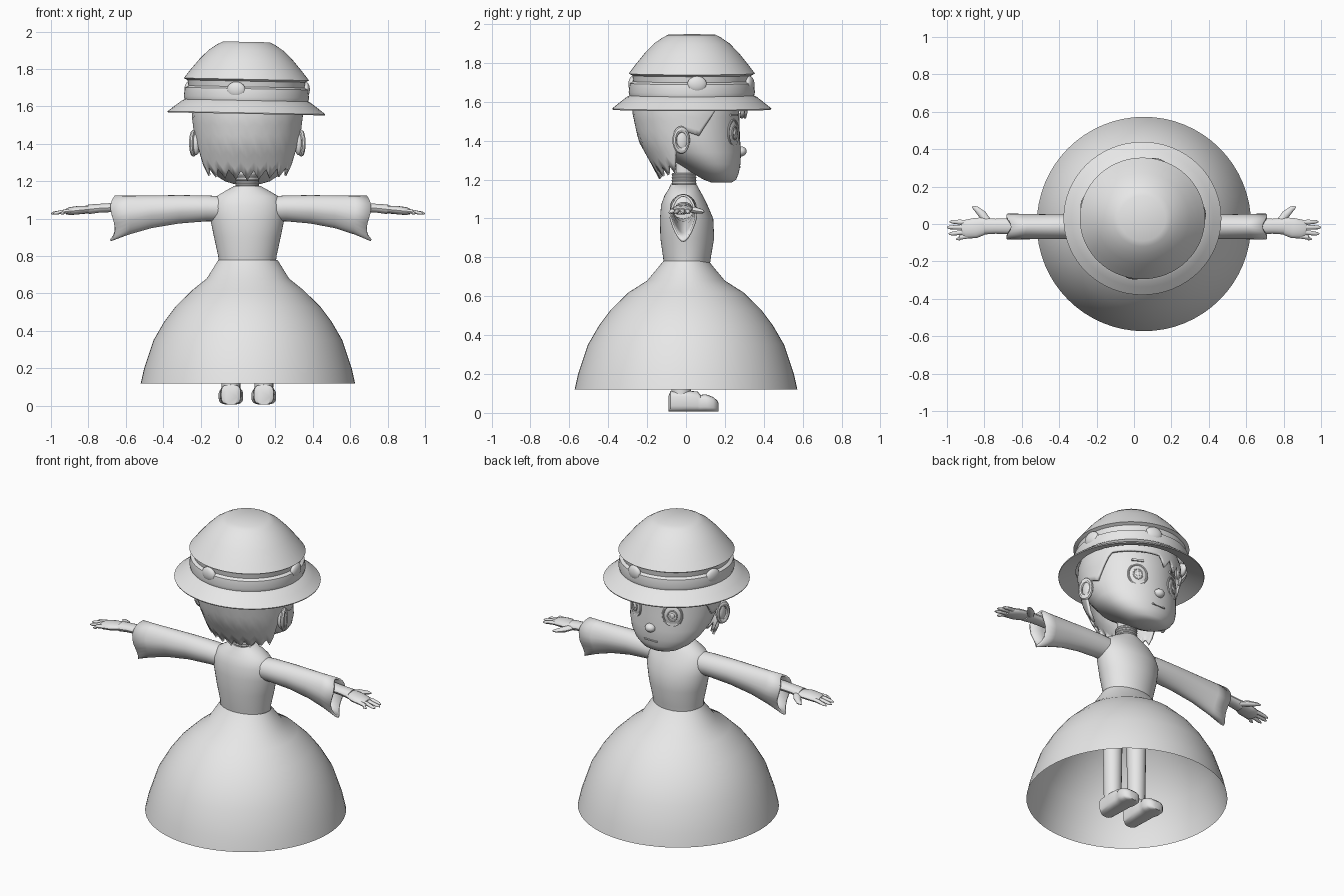
import bpy
import math
from math import sin, cos, radians, pi
from mathutils import Vector

if "Cube" in bpy.data.objects:
    bpy.data.objects.remove(bpy.data.objects["Cube"], do_unlink=True)

CX = 0.05  # body centre line
grey = bpy.data.materials.new("plain_grey")
grey.use_nodes = True
grey.diffuse_color = (0.8, 0.8, 0.8, 1)
grey.node_tree.nodes["Principled BSDF"].inputs["Base Color"].default_value = (0.8, 0.8, 0.8, 1)


def finish(ob, name, angle=40):
    ob.name = name
    ob.data.materials.append(grey)
    bpy.ops.object.select_all(action="DESELECT")
    ob.select_set(True)
    bpy.context.view_layer.objects.active = ob
    bpy.ops.object.shade_smooth_by_angle(angle=radians(angle))
    return ob


def loft(name, rings, cap_start=True, cap_end=True, angle=40, thick=0):
    """Skin a row of closed rings that share one point count."""
    n = len(rings[0])
    verts = [v for ring in rings for v in ring]
    faces = [(i * n + j, i * n + (j + 1) % n, (i + 1) * n + (j + 1) % n, (i + 1) * n + j)
             for i in range(len(rings) - 1) for j in range(n)]
    if cap_start:
        faces.append(tuple(reversed(range(n))))
    if cap_end:
        faces.append(tuple(range(len(verts) - n, len(verts))))
    mesh = bpy.data.meshes.new(name)
    mesh.from_pydata(verts, [], faces)
    mesh.update()
    ob = bpy.data.objects.new(name, mesh)
    bpy.context.collection.objects.link(ob)
    if thick:
        mod = ob.modifiers.new("thickness", "SOLIDIFY")
        mod.thickness = thick
        mod.offset = 0
    return finish(ob, name, angle)


def flat_ring(z, rx, y0, y1, cx=CX, n=48):
    cy, ry = (y0 + y1) / 2, (y1 - y0) / 2
    return [(cx + rx * cos(2 * pi * i / n), cy + ry * sin(2 * pi * i / n), z) for i in range(n)]


def ball(name, loc, scale, rot=0):
    bpy.ops.mesh.primitive_uv_sphere_add(segments=24, ring_count=14, location=loc, rotation=(0, 0, rot))
    ob = bpy.context.object
    ob.scale = scale
    return finish(ob, name)


def torus(name, loc, major, minor, rot=(0, 0, 0), scale=(1, 1, 1)):
    bpy.ops.mesh.primitive_torus_add(location=loc, rotation=rot, major_radius=major,
                                     minor_radius=minor, major_segments=28, minor_segments=8)
    ob = bpy.context.object
    ob.scale = scale
    return finish(ob, name)


def box(name, loc, size, rot=0):
    bpy.ops.mesh.primitive_cube_add(size=1, location=loc, rotation=(0, 0, rot))
    ob = bpy.context.object
    ob.scale = size
    return finish(ob, name)


def tube(name, points, radii, flat=1.0, n=10):
    """Tapered limb along x or y points, squashed in z by flat."""
    pts = [Vector(p) for p in points]
    rings = []
    for i, p in enumerate(pts):
        d = (pts[min(i + 1, len(pts) - 1)] - pts[max(i - 1, 0)]).normalized()
        side = d.cross(Vector((0, 0, 1))).normalized()
        up = side.cross(d)
        rings.append([p + radii[i] * (side * cos(2 * pi * k / n) + up * sin(2 * pi * k / n) * flat)
                      for k in range(n)])
    return loft(name, rings)


def lerp_rows(rows, z):
    """Interpolate rows (z, a, b), sorted by falling z."""
    for p, q in zip(rows, rows[1:]):
        if z >= q[0]:
            f = min(1, (p[0] - z) / (p[0] - q[0]))
            return [p[k] + (q[k] - p[k]) * f for k in (1, 2)]
    return rows[-1][1:]


# Skirt, a thin open bell
skirt = [(0.12, 0.573, 0.573), (0.2, 0.555, 0.555), (0.35, 0.505, 0.505), (0.45, 0.447, 0.447),
         (0.53, 0.387, 0.387), (0.62, 0.295, 0.295), (0.68, 0.22, 0.2), (0.78, 0.158, 0.117)]
loft("skirt", [flat_ring(z, rx, -ry, ry, 0.053, 64) for z, rx, ry in skirt], False, False, 60)

# Torso
torso = [(0.74, 0.15, -0.11, 0.12), (0.8, 0.156, -0.118, 0.128), (0.9, 0.178, -0.132, 0.145),
         (1.0, 0.198, -0.134, 0.14), (1.07, 0.195, -0.128, 0.11), (1.12, 0.165, -0.11, 0.085),
         (1.15, 0.115, -0.09, 0.068), (1.175, 0.07, -0.078, 0.055)]
loft("torso", [flat_ring(*r) for r in torso])

# Ringed neck
loft("neck", [flat_ring(z, 0.052, -0.062, 0.042) for z in (1.13, 1.32)])
for i in range(5):
    torus("neck_ring", (CX, -0.01, 1.165 + 0.015 * i), 0.055, 0.009)

# Sleeves, flaring into a hanging teardrop cuff; rows: reach 0..1, top, bottom, half width
sleeve = [(0, 1.115, 0.99, 0.062), (0.15, 1.118, 0.992, 0.063), (0.4, 1.12, 0.98, 0.06),
          (0.65, 1.118, 0.955, 0.06), (0.85, 1.117, 0.92, 0.062), (1, 1.118, 0.885, 0.064)]
for side, tip in ((-1, -0.67), (1, 0.7)):
    rings = []
    start = CX + 0.13 * side
    for f, top, bottom, hw in sleeve:
        ring = []
        for k in range(28):
            a = 2 * pi * k / 28
            pinch = 1 - 0.4 * f * max(0, -sin(a))
            wave = 0.012 * f ** 4 * sin(3 * a) * side
            ring.append((start + (tip - start) * f + wave, -0.014 + hw * pinch * cos(a),
                         (top + bottom) / 2 + (top - bottom) / 2 * sin(a)))
        rings.append(ring)
    loft("sleeve", rings, True, False, 60, 0.012)

    # Forearm, palm and fingers
    tube("forearm", [(side * x, -0.012, z) for x, z in ((0.5, 1.06), (0.66, 1.06), (0.74, 1.056), (0.8, 1.05))],
         [0.04, 0.042, 0.04, 0.044], 0.6, 14)
    tube("palm", [(side * x, y, z) for x, y, z in ((0.76, -0.01, 1.053), (0.8, -0.01, 1.05),
                                                  (0.85, -0.022, 1.046), (0.9, -0.028, 1.04),
                                                  (0.92, -0.03, 1.038))],
         [0.038, 0.046, 0.054, 0.05, 0.035], 0.42, 16)
    for y, end_y, reach in ((0.008, 0.012, 0.985), (-0.016, -0.018, 1.0), (-0.04, -0.052, 0.99), (-0.062, -0.08, 0.95)):
        tube("finger", [(side * 0.87, y, 1.043), (side * 0.93, (y + end_y) / 2, 1.038),
                        (side * (reach - 0.015), end_y, 1.03), (side * reach, end_y, 1.027)],
             [0.013, 0.013, 0.01, 0.004], 0.85)
    tube("thumb", [(side * 0.78, 0.01, 1.048), (side * 0.81, 0.05, 1.042),
                   (side * 0.845, 0.083, 1.036), (side * 0.865, 0.092, 1.034)], [0.02, 0.022, 0.014, 0.005], 0.75)

# Legs and shoes
shoe = [(-0.09, 0.035, 0.085), (-0.08, 0.052, 0.11), (0.0, 0.056, 0.112), (0.06, 0.058, 0.108),
        (0.075, 0.056, 0.09), (0.1, 0.066, 0.094), (0.14, 0.06, 0.08), (0.16, 0.04, 0.062), (0.166, 0.02, 0.05)]
for side in (-1, 1):
    x = CX + 0.088 * side
    loft("leg", [flat_ring(z, r, -0.025 - r, -0.025 + r, x, 20)
                 for z, r in ((0.07, 0.05), (0.2, 0.052), (0.4, 0.055), (0.74, 0.06))])
    rings = []
    for y, hw, h in shoe:
        mid = h / 2 + 0.004
        rings.append([(x + hw * math.copysign(abs(cos(a)) ** 0.6, cos(a)), y,
                       mid + (h / 2 - 0.002) * math.copysign(abs(sin(a)) ** 0.6, sin(a)))
                      for a in [2 * pi * k / 24 for k in range(24)]])
    loft("shoe", rings)

# Head
head = [(1.185, 0.07, 0.13, 0.235), (1.2, 0.12, 0.09, 0.258), (1.235, 0.175, 0.03, 0.272),
        (1.28, 0.215, -0.04, 0.28), (1.34, 0.245, -0.13, 0.283), (1.42, 0.262, -0.2, 0.277),
        (1.52, 0.27, -0.23, 0.275), (1.62, 0.265, -0.235, 0.27), (1.7, 0.22, -0.18, 0.22), (1.76, 0.1, -0.08, 0.12)]
loft("head", [flat_ring(*r) for r in head], angle=60)
ball("nose", (CX, 0.282, 1.345), (0.032, 0.03, 0.026))
box("mouth", (CX, 0.279, 1.265), (0.09, 0.008, 0.007))

for side in (-1, 1):
    turn = -side * radians(27)
    out = Vector((side * sin(radians(27)), cos(radians(27)), 0))
    eye = Vector((CX + side * 0.125, 0.24, 1.44))
    ball("eye", eye, (0.052, 0.014, 0.062), turn)
    torus("eyelid", eye + out * 0.004, 0.055, 0.006, (pi / 2, 0, turn), (1, 1.18, 1))
    torus("iris", eye + out * 0.012, 0.026, 0.004, (pi / 2, 0, turn), (1, 1.2, 1))
    ball("pupil", eye + out * 0.01, (0.014, 0.008, 0.018), turn)
    box("eyebrow", eye + out * 0.006 + Vector((0, 0, 0.092)), (0.07, 0.012, 0.012), turn)
    ball("ear", (CX + side * 0.275, -0.025, 1.4), (0.024, 0.036, 0.06))
    torus("ear_rim", (CX + side * 0.288, -0.025, 1.403), 0.036, 0.012, (0, pi / 2, side * 0.35), (1.5, 1, 1))

# Hair shell with a jagged lower edge, longest at the nape
shape = [(1.66, 0.27, 0.275), (1.62, 0.285, 0.285), (1.55, 0.29, 0.29), (1.4, 0.272, 0.258),
         (1.27, 0.245, 0.185), (1.2, 0.21, 0.15)]


def hair_bottom(deg):
    a = abs(deg)
    tooth = abs((a / 16) % 1 - 0.5) * 2
    if a < 68:
        return 1.205 + 0.05 * (1 - tooth) + 0.0004 * a
    if a < 78:
        return 1.29 + (a - 68) * 0.016
    if a < 100:
        return 1.46 - 0.0016 * (a - 78)
    if a < 118:
        return 1.425 + (a - 100) * 0.008
    return 1.575 - (0.06 * tooth if deg < -118 else 0)


rings = []
for step in range(9):
    ring = []
    for deg in range(-180, 180, 4):
        t = radians(deg)
        z = 1.66 + (hair_bottom(deg) - 1.66) * step / 8
        rx, dy = lerp_rows(shape, z)
        ring.append((CX + rx * sin(t), 0.02 - dy * cos(t), z))
    rings.append(ring)
loft("hair", rings, True, False, 50, 0.014)

# Hat: brim, ribbon groove and tapering crown
hat = [(1.6, 0.32), (1.56, 0.42), (1.566, 0.422), (1.6, 0.378), (1.625, 0.345), (1.632, 0.33),
       (1.65, 0.335), (1.695, 0.328), (1.705, 0.31), (1.735, 0.315), (1.745, 0.335), (1.79, 0.3),
       (1.85, 0.25), (1.9, 0.2), (1.93, 0.155), (1.945, 0.125)]
ob = loft("hat", [flat_ring(z, r, 0.03 - 0.97 * r, 0.03 + 0.97 * r, 0.045, 64) for z, r in hat], False, True, 35)
for v in ob.data.vertices:
    v.co.z -= 0.02 * (v.co.x - CX)
for deg in (-100, 5, 75, 165):
    a = radians(deg)
    ball("ribbon_knot", (0.045 + 0.318 * cos(a), 0.03 + 0.308 * sin(a), 1.69), (0.022, 0.05, 0.042), a)
